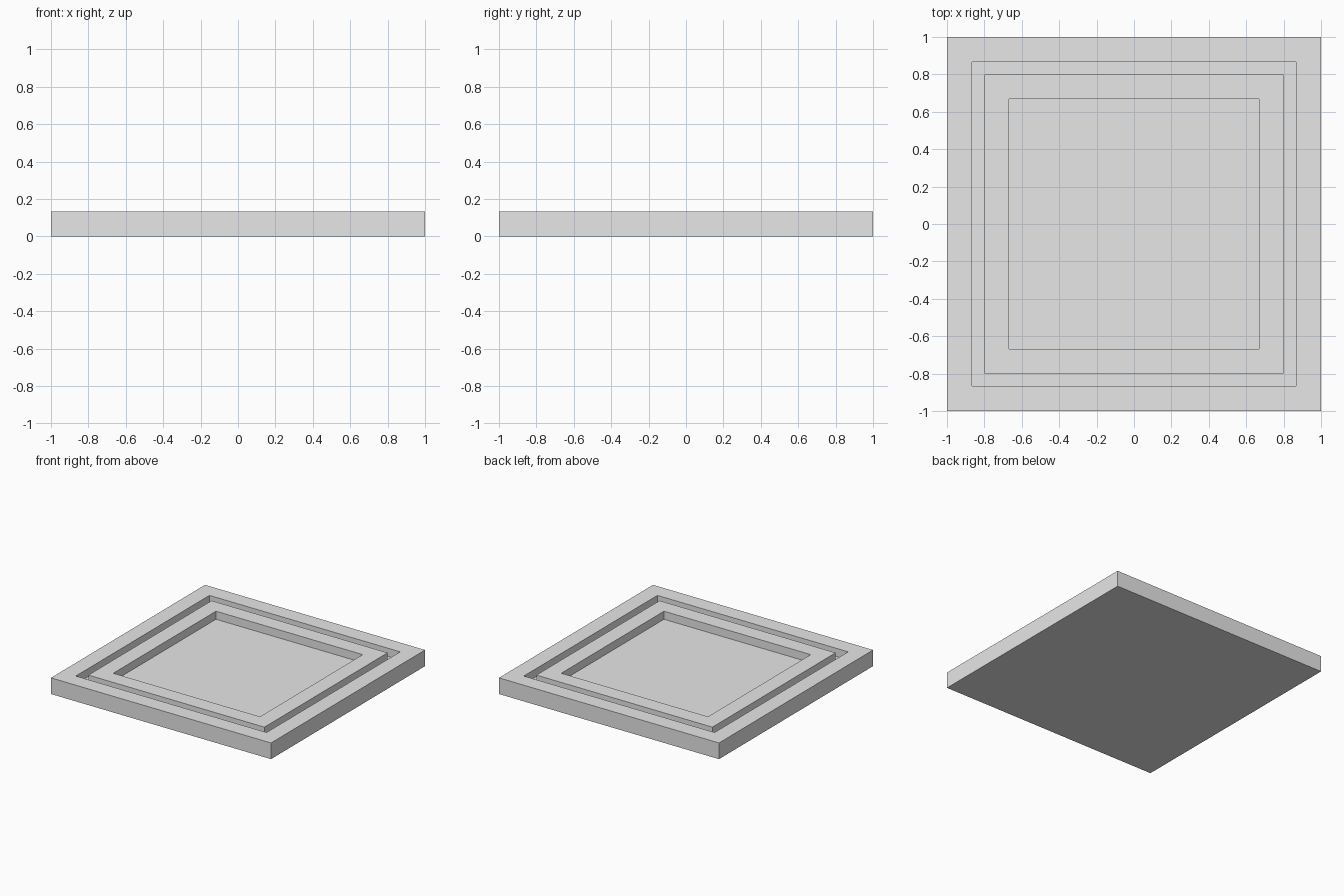
import bpy
import bmesh

# Remove the default object
cube = bpy.data.objects.get("Cube")
if cube:
    bpy.data.objects.remove(cube, do_unlink=True)

HEIGHT = 0.133
FLOOR = HEIGHT / 2

# One plain grey material
grey = bpy.data.materials.new("light_grey")
grey.use_nodes = True
grey.diffuse_color = (0.8, 0.8, 0.8, 1)
grey.node_tree.nodes["Principled BSDF"].inputs["Base Color"].default_value = (0.8, 0.8, 0.8, 1)

# Cross-section from the base edge inward: (half width, height)
profile = [
    (1, 0), (1, HEIGHT),                 # outer wall and rim
    (0.867, HEIGHT), (0.867, FLOOR),     # groove outer wall
    (0.8, FLOOR), (0.8, HEIGHT),         # groove inner wall
    (0.667, HEIGHT), (0.667, FLOOR),     # central recess
]


def square_loop(bm, half, z):
    corners = [(-1, -1), (1, -1), (1, 1), (-1, 1)]
    return [bm.verts.new((x * half, y * half, z)) for x, y in corners]


# Loft the square loops into one closed tray
bm = bmesh.new()
loops = [square_loop(bm, half, z) for half, z in profile]
for low, high in zip(loops, loops[1:]):
    for i in range(4):
        j = (i + 1) % 4
        bm.faces.new((low[i], low[j], high[j], high[i]))
bm.faces.new(loops[0][::-1])
bm.faces.new(loops[-1])
bmesh.ops.recalc_face_normals(bm, faces=bm.faces)

mesh = bpy.data.meshes.new("square_tray")
bm.to_mesh(mesh)
bm.free()
mesh.materials.append(grey)
tray = bpy.data.objects.new("square_tray", mesh)
bpy.context.collection.objects.link(tray)
